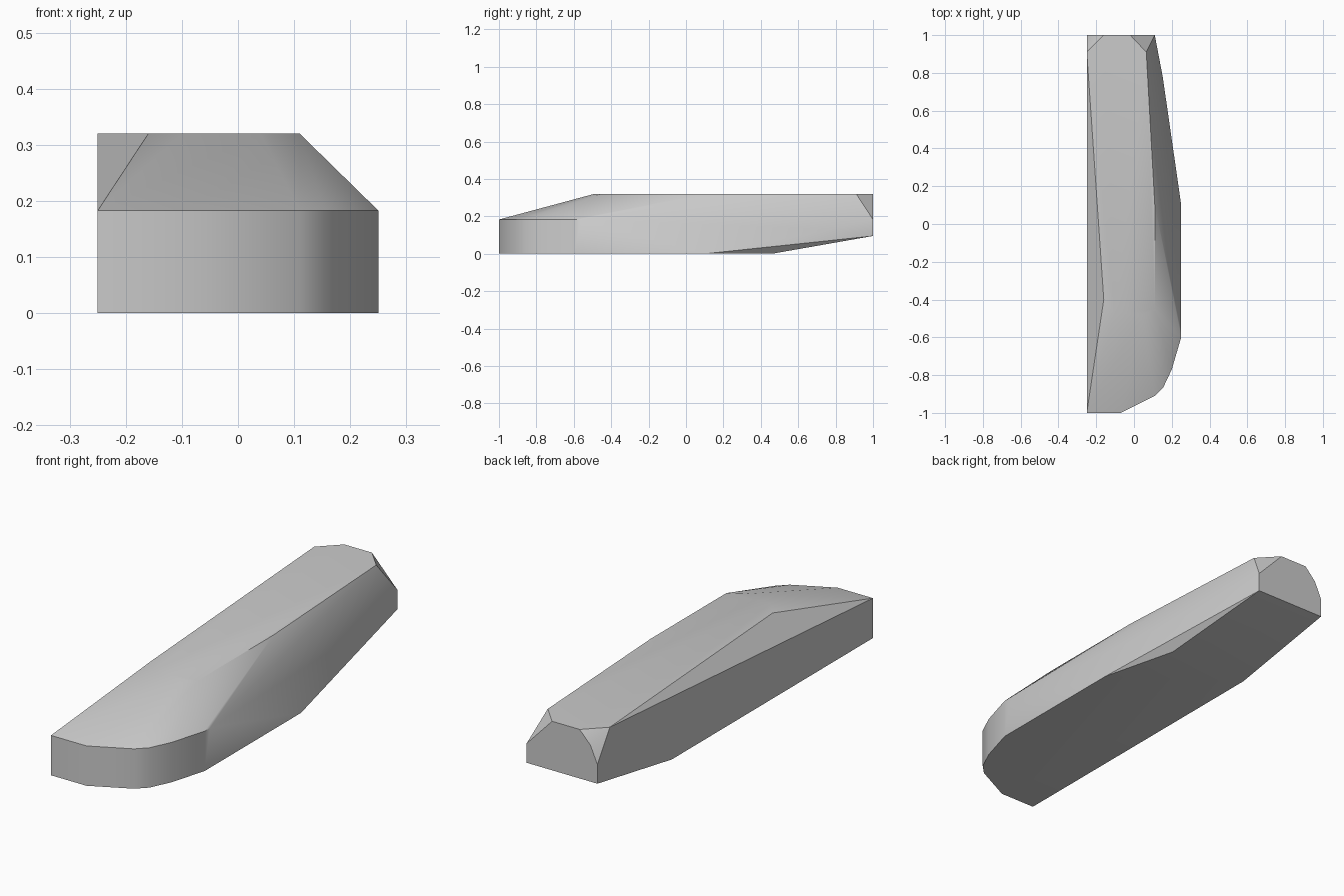
import bpy, bmesh, math

cube = bpy.data.objects.get("Cube")
if cube:
    bpy.data.objects.remove(cube, do_unlink=True)

TOP, RIM, TAIL = 0.32, 0.183, 0.095   # deck, nose wall and raised tail heights

# Nose outline, extruded as a vertical wall
nose = [(-0.25, -1), (-0.07, -1), (0.11, -0.91), (0.155, -0.865),
        (0.2, -0.77), (0.25, -0.6)]
points = [(x, y, z) for x, y in nose for z in (0, RIM)]
points.append((0.25, -0.56, RIM))

# Flat deck outline
deck = [(-0.25, 0.91), (-0.16, -0.4), (-0.1, -0.47), (0.04, -0.49), (0.11, -0.45),
        (0.11, 0.1), (0.065, 0.91), (-0.02, 1), (-0.16, 1)]
points += [(x, y, TOP) for x, y in deck]

# Tail end with clipped upper corners
points += [(x, 1, z) for x in (-0.25, 0.11) for z in (TAIL, RIM)]
points.append((-0.215, 1, 0.262))

# Underside bend and the tapering flank
points += [(-0.25, 0.46, 0), (0.16, 0.46, 0), (0.25, 0.1, 0), (0.152, 0.78, 0.13)]

# The body is the convex skin around these sections
bm = bmesh.new()
for p in points:
    bm.verts.new(p)
hull = bmesh.ops.convex_hull(bm, input=bm.verts)
loose = {g for g in hull["geom_interior"] + hull["geom_unused"]
         if isinstance(g, bmesh.types.BMVert)}
bmesh.ops.delete(bm, geom=list(loose), context="VERTS")
bmesh.ops.dissolve_limit(bm, angle_limit=math.radians(0.5),
                         verts=bm.verts, edges=bm.edges)
bmesh.ops.recalc_face_normals(bm, faces=bm.faces)
mesh = bpy.data.meshes.new("body")
bm.to_mesh(mesh)
bm.free()

body = bpy.data.objects.new("body", mesh)
bpy.context.collection.objects.link(body)

# Plain grey finish
grey = bpy.data.materials.new("plain_grey")
grey.use_nodes = True
color = (0.6, 0.6, 0.6, 1)
grey.diffuse_color = color
grey.node_tree.nodes["Principled BSDF"].inputs["Base Color"].default_value = color
mesh.materials.append(grey)

bpy.ops.object.select_all(action="DESELECT")
body.select_set(True)
bpy.context.view_layer.objects.active = body
bpy.ops.object.shade_smooth_by_angle(angle=math.radians(30))
